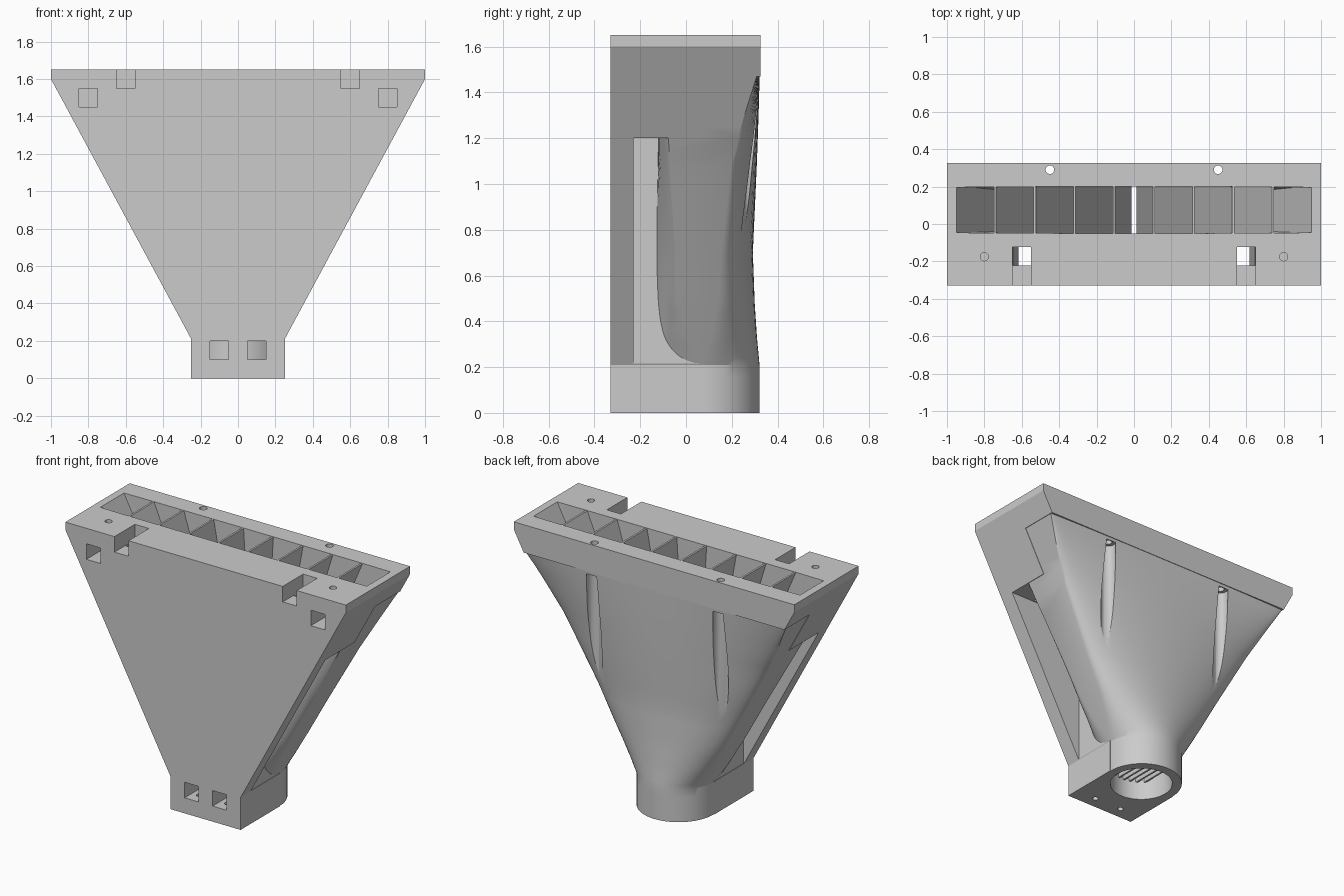
import bpy, bmesh, math

if "Cube" in bpy.data.objects:
    bpy.data.objects.remove(bpy.data.objects["Cube"], do_unlink=True)

grey = bpy.data.materials.new("light_grey")
grey.use_nodes = True
grey.diffuse_color = (0.6, 0.6, 0.6, 1)
grey.node_tree.nodes["Principled BSDF"].inputs["Base Color"].default_value = (0.6, 0.6, 0.6, 1)


def loft(name, rings):
    """Closed solid through a list of rings with equal point counts."""
    bm = bmesh.new()
    rows = [[bm.verts.new(p) for p in ring] for ring in rings]
    n = len(rows[0])
    for a, b in zip(rows, rows[1:]):
        for i in range(n):
            j = (i + 1) % n
            bm.faces.new((a[i], a[j], b[j], b[i]))
    bm.faces.new(rows[0])
    bm.faces.new(rows[-1])
    bmesh.ops.recalc_face_normals(bm, faces=bm.faces)
    mesh = bpy.data.meshes.new(name)
    bm.to_mesh(mesh)
    bm.free()
    ob = bpy.data.objects.new(name, mesh)
    bpy.context.collection.objects.link(ob)
    mesh.materials.append(grey)
    return ob


def rect(x0, x1, y0, y1, z):
    return [(x0, y0, z), (x1, y0, z), (x1, y1, z), (x0, y1, z)]


def box(name, x0, x1, y0, y1, z0, z1):
    return loft(name, [rect(x0, x1, y0, y1, z) for z in (z0, z1)])


def rod(name, x, y, r, z0, z1, n=24):
    turn = [2 * math.pi * i / n for i in range(n)]
    return loft(name, [[(x + r * math.cos(a), y + r * math.sin(a), z) for a in turn]
                       for z in (z0, z1)])


def combine(target, other, operation):
    mod = target.modifiers.new(operation, 'BOOLEAN')
    mod.object, mod.operation, mod.solver = other, operation, 'EXACT'
    with bpy.context.temp_override(object=target, active_object=target):
        bpy.ops.object.modifier_apply(modifier=mod.name)
    bpy.data.objects.remove(other, do_unlink=True)


def cut(other):
    combine(body, other, 'DIFFERENCE')


def half_width(z):
    """Outer half width of the flared sides."""
    return 0.25 + 0.75 * min(max((z - 0.21) / 1.39, 0), 1)


def duct(name, keys, width, steps=4, n=28):
    """Section: half ellipses at front and back, joined by straight sides."""
    rows = []
    for a, b in zip(keys, keys[1:]):
        rows += [[p + (q - p) * s / steps for p, q in zip(a, b)] for s in range(steps)]
    rows.append(keys[-1])
    rings = []
    for z, front, front_r, back, back_r in rows:
        ring, w = [], width(z)
        for side, centre, r in ((1, back, back_r), (-1, front, front_r)):
            for i in range(n + 1):
                a = math.pi * i / n
                ring.append((side * w * math.cos(a), centre + side * r * math.sin(a), z))
        rings.append(ring)
    return loft(name, rings)


# Flared block with flange, hollowed to front plate, foot and upper front
body = loft("duct_body", [rect(-half_width(z), half_width(z), -0.33, 0.325, z)
                          for z in (0, 0.21, 1.6, 1.65)])
cut(box("back_space", -2, 2, 0.07, 1, -1, 1.47))
for s in (-1, 1):
    x0, x1 = sorted((s * 0.25, s * 2))
    cut(box("side_pocket", x0, x1, -0.23, 0.2, 0.215, 1.2))
    cut(box("foot_window", s * 0.1 - 0.05, s * 0.1 + 0.05, -0.4, -0.1, 0.1, 0.2))
    cut(rod("foot_hole", s * 0.1, -0.25, 0.018, -0.1, 0.15))

# Flared duct: z, front centre, front radius, back centre, back radius
outer = [(0, 0.069, 0.25, 0.071, 0.25), (0.21, 0.069, 0.25, 0.071, 0.25),
         (0.33, 0.015, 0.18, 0.11, 0.2), (0.48, -0.02, 0.13, 0.14, 0.16),
         (0.7, -0.035, 0.105, 0.155, 0.137), (1.1, -0.07, 0.055, 0.2, 0.11),
         (1.3, -0.085, 0.04, 0.255, 0.062), (1.48, -0.1, 0.03, 0.312, 0.01)]
combine(body, duct("duct_shell", outer, lambda z: half_width(z) - 0.003), 'UNION')

# Air passage from round inlet to long outlet
inner = [(-0.05, 0.069, 0.19, 0.071, 0.19), (0.21, 0.069, 0.19, 0.071, 0.19),
         (0.48, 0.0, 0.11, 0.13, 0.12), (0.8, -0.03, 0.06, 0.16, 0.07),
         (1.47, -0.045, 0.005, 0.195, 0.005), (1.7, -0.045, 0.005, 0.195, 0.005)]
cut(duct("air_passage", inner, lambda z: 0.19 + 0.76 * max(0, (z - 0.21) / 1.44)))

# Windows, notches, screw holes and driver grooves on both sides
for s in (-1, 1):
    cut(box("upper_window", s * 0.8 - 0.05, s * 0.8 + 0.05, -0.4, -0.12, 1.45, 1.55))
    cut(rod("upper_hole", s * 0.8, -0.175, 0.022, 1.5, 1.7))
    cut(box("clip_notch", s * 0.6 - 0.05, s * 0.6 + 0.05, -0.4, -0.122, 1.55, 1.7))
    xa, xb = sorted((s * 0.55, s * 0.65)), sorted((s * 0.55, s * 0.61))
    cut(loft("clip_channel", [rect(*xb, -0.222, -0.124, 1.1), rect(*xa, -0.222, -0.124, 1.58)]))
    cut(rod("driver_groove", s * 0.45, 0.29, 0.046, 0.4, 1.45))
    cut(rod("flange_hole", s * 0.45, 0.29, 0.023, 1.4, 1.7))

# Guide vanes fanning out from the inlet
vanes = []
for i in range(8):
    k = i - 3.5
    vanes.append(loft("guide_vane_%d" % (i + 1), [
        rect(k * gap - 0.006, k * gap + 0.006, y0, y1, z)
        for gap, y0, y1, z in ((0.04, -0.13, 0.27, 0.12), (0.04, -0.13, 0.27, 0.25),
                               (0.083, -0.11, 0.242, 0.6), (0.2125, -0.07, 0.215, 1.648))]))

# Smooth curved walls, keep edges crisp
bpy.ops.object.select_all(action='DESELECT')
for ob in [body] + vanes:
    ob.select_set(True)
bpy.context.view_layer.objects.active = body
bpy.ops.object.shade_smooth_by_angle(angle=math.radians(25))
